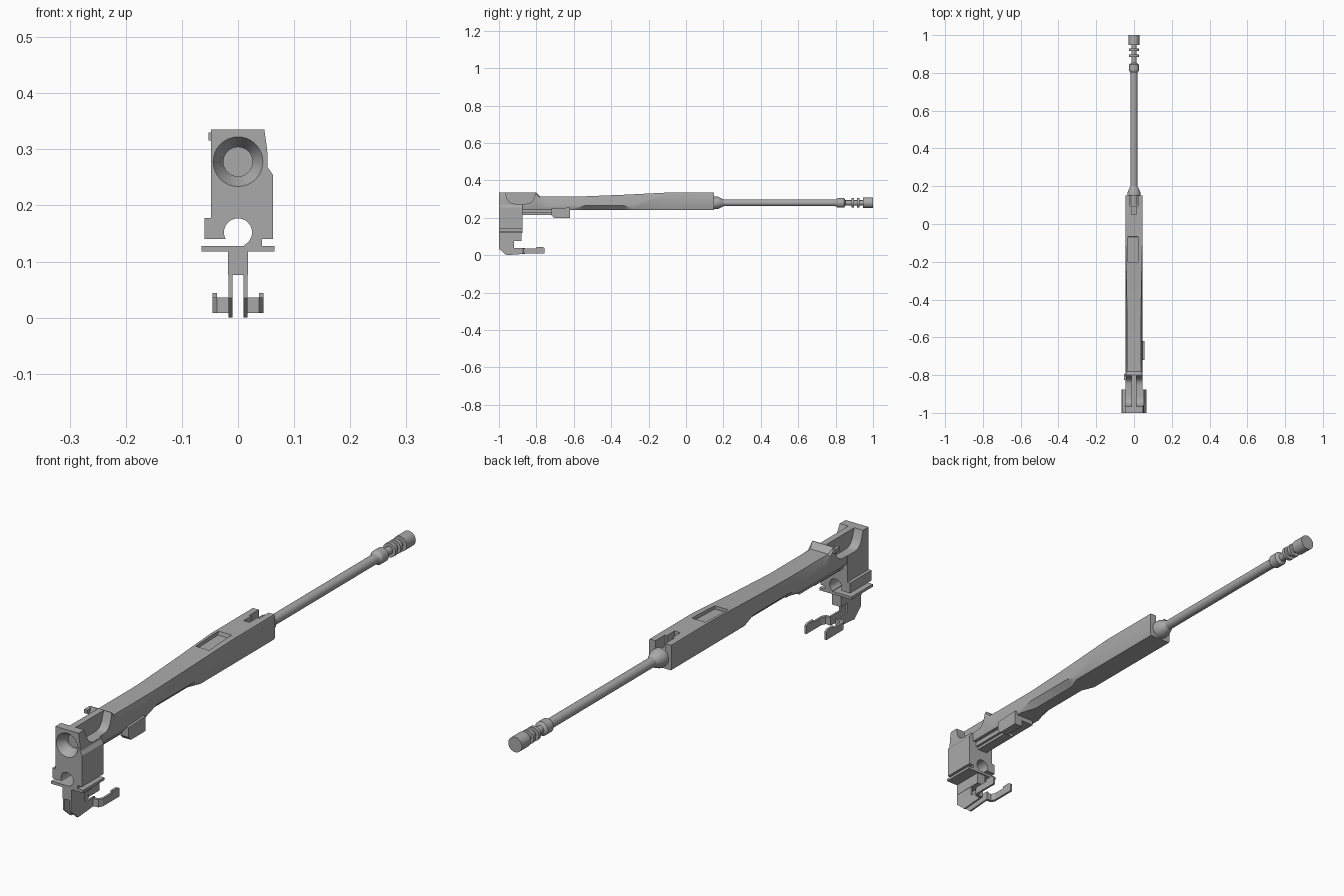
import bpy, bmesh
from math import cos, sin, tau, radians

cube = bpy.data.objects.get("Cube")
if cube:
    bpy.data.objects.remove(cube, do_unlink=True)

grey = bpy.data.materials.new("metal grey")
grey.use_nodes = True
grey.diffuse_color = (0.4, 0.4, 0.4, 1)
grey.node_tree.nodes["Principled BSDF"].inputs["Base Color"].default_value = grey.diffuse_color

# Shared levels and planes
front, block_back, hood_back, rear = -1, -0.875, -0.8, 0.15
top, base, half_width = 0.335, 0.242, 0.046
bore_height, lower_bore_height, lower_bore_radius = 0.28, 0.152, 0.025
plate_top, plate_bottom = 0.128, 0.118
beyond = 0.4


def loft(name, rings):
    """Skin a list of equal-length closed rings and cap both ends."""
    mesh = bmesh.new()
    loops = [[mesh.verts.new(point) for point in ring] for ring in rings]
    for near, far in zip(loops, loops[1:]):
        for index in range(len(near)):
            mesh.faces.new((near[index - 1], near[index], far[index], far[index - 1]))
    mesh.faces.new(loops[0])
    mesh.faces.new(loops[-1])
    bmesh.ops.recalc_face_normals(mesh, faces=mesh.faces)
    data = bpy.data.meshes.new(name)
    mesh.to_mesh(data)
    mesh.free()
    data.materials.append(grey)
    part = bpy.data.objects.new(name, data)
    bpy.context.collection.objects.link(part)
    return part


def prism(name, outline, axis, start, end):
    """Extrude a flat outline along the named axis."""
    place = {"x": lambda a, b, depth: (depth, a, b),
             "y": lambda a, b, depth: (a, depth, b),
             "z": lambda a, b, depth: (a, b, depth)}[axis]
    return loft(name, [[place(a, b, depth) for a, b in outline] for depth in (start, end)])


def box(name, half, y_start, y_end, z_start, z_end):
    """Make a block centred across the width."""
    outline = [(-half, y_start), (half, y_start), (half, y_end), (-half, y_end)]
    return prism(name, outline, "z", z_start, z_end)


def lathe(name, profile, height, sides=32):
    """Turn (y, radius) pairs around a line parallel to y."""
    angles = [tau * step / sides for step in range(sides)]
    return loft(name, [[(radius * cos(angle), y, height + radius * sin(angle)) for angle in angles]
                       for y, radius in profile])


def combine(target, other, operation):
    """Join or cut the target with another part, which is used up."""
    modifier = target.modifiers.new("combine", "BOOLEAN")
    modifier.operation = operation
    modifier.solver = "EXACT"
    modifier.object = other
    bpy.context.view_layer.objects.active = target
    bpy.ops.object.modifier_apply(modifier=modifier.name)
    bpy.data.objects.remove(other, do_unlink=True)


def ramp(value, start, end):
    """Rise evenly from zero at start to one at end."""
    return min(max((value - start) / (end - start), 0), 1)


def receiver_section(y):
    """Eight-sided section: hood in front, slim waist, full height at the rear."""
    hood = 1 - ramp(y, hood_back, hood_back + 0.02)
    swell = max(hood, ramp(y, -0.5, -0.1))
    shoulder = max(1 - ramp(y, hood_back, -0.74), ramp(y, -0.3, -0.1))
    belly_cut = ramp(y, -0.6, -0.54) * (1 - ramp(y, -0.33, -0.28))
    right = [(half_width - 0.003 - 0.02 * belly_cut, base),
             (half_width, base + 0.007 + 0.016 * belly_cut),
             (half_width, 0.268 + 0.06 * shoulder),
             (half_width - 0.002 - 0.008 * (1 - swell), top - 0.02 * (1 - swell))]
    left = [(-x, z) for x, z in reversed(right)]
    return [(x, y, z) for x, z in right + left]


# Long receiver housing
bends = (-0.9, hood_back, -0.78, -0.74, -0.6, -0.54, -0.33, -0.28, -0.1, rear)
receiver = loft("receiver", [receiver_section(y) for y in bends])

# Front block, with a foot down to the carrier plate on its left side only
lip_top, bottom, cheek, foot = 0.178, 0.14, 0.062, 0.043
block_outline = [(-0.048, top), (-0.048, lip_top), (-0.06, lip_top), (-0.06, bottom),
                 (0.012, bottom), (0.012, plate_top - 0.004), (foot, plate_top - 0.004),
                 (foot, bottom), (cheek, bottom), (cheek, 0.255), (0.053, 0.268),
                 (0.052, 0.3), (0.047, top)]
combine(receiver, prism("front_block", block_outline, "y", front, block_back), "UNION")

# Funnel-shaped bore and the round channel below it
funnel_end = front + 0.032
funnel = [(front - 0.01, 0.05), (funnel_end, 0.026), (funnel_end + 0.012, 0.026)]
combine(receiver, lathe("bore", funnel, bore_height - 0.002), "DIFFERENCE")
channel = [(front - 0.1, lower_bore_radius), (hood_back, lower_bore_radius)]
combine(receiver, lathe("lower_bore", channel, lower_bore_height), "DIFFERENCE")

# Rounded scoops on both sides of a thin web
scoop_middle, scoop_reach, scoop_depth = -0.885, 0.082, 0.06
scoop = []
for step in range(-8, 9):
    across = step / 8
    scoop.append((scoop_middle + scoop_reach * across, top - scoop_depth * (1 - across ** 6)))
scoop += [(hood_back, beyond), (scoop_middle - scoop_reach, beyond)]
for side in (-1, 1):
    combine(receiver, prism("scoop", scoop, "x", side * 0.012, side * 0.08), "DIFFERENCE")

# Sloped pocket in the roof and a stepped slot at the rear
pocket = [(-0.2, beyond), (-0.2, 0.318), (-0.07, 0.322), (-0.05, beyond)]
combine(receiver, prism("pocket", pocket, "x", -0.033, 0.022), "DIFFERENCE")
combine(receiver, box("rear_slot", 0.02, 0.095, 0.2, 0.295, beyond), "DIFFERENCE")
combine(receiver, box("slot_neck", 0.012, 0.05, 0.1, 0.305, beyond), "DIFFERENCE")

# Small side tab, underside rail and side catch
tab_outline = [(hood_back + y, z) for y, z in ((-0.025, 0.316), (0.005, 0.316),
                                               (0.005, 0.33), (-0.025, 0.33))]
prism("side_tab", tab_outline, "x", -0.053, -0.04)
box("under_rail", 0.03, block_back, -0.71, 0.225, base)
box("rail_foot", 0.02, block_back, -0.72, 0.215, 0.228)
catch_front, catch_back = -0.72, -0.62
box("catch_bridge", 0.03, catch_front, catch_back, 0.225, 0.25)
catch = [(catch_front, 0.25), (catch_front, 0.215), (catch_front + 0.015, 0.2),
         (catch_back, 0.2), (catch_back, 0.255)]
prism("side_catch", catch, "x", 0.022, 0.055)

# Barrel with breech collar, muzzle collar and grooved brake
tube, neck, collar = 0.018, 0.014, 0.026
barrel_profile = [(0.1, 0.022), (rear, 0.022), (rear, 0.034), (0.168, 0.034), (0.19, 0.024),
                  (0.2, tube), (0.8, tube), (0.812, collar), (0.845, collar), (0.852, neck)]
for ring in (0.885, 0.915):
    ring_end = ring + 0.013
    barrel_profile += [(ring, neck), (ring, collar), (ring_end, collar), (ring_end, neck)]
barrel_profile += [(0.947, neck), (0.947, 0.028), (1, 0.028)]
barrel = lathe("barrel", barrel_profile, bore_height)

# Carrier plate and the neck of the forked hook
box("carrier_plate", 0.065, front, block_back, plate_bottom, plate_top)
box("hook_neck", 0.018, front, -0.88, 0.076, plate_bottom)

# Hook: mirrored legs, outward-stepping arms and upturned tips
leg_inner, leg_outer, tip_inner, tip_outer = 0.01, 0.017, 0.037, 0.045
leg_back, tip_back = -0.88, -0.757
leg = [(front, plate_bottom), (leg_back, plate_bottom), (leg_back, 0.09), (-0.92, 0.08),
       (-0.92, 0.04), (-0.86, 0.04), (-0.86, 0.008), (-0.96, 0), (front, 0.035)]
arm = [(leg_inner, -0.9), (leg_outer, -0.9), (leg_outer, -0.872), (tip_inner, -0.87),
       (tip_outer, -0.855), (tip_outer, tip_back), (tip_inner, tip_back),
       (tip_inner, -0.845), (tip_inner - 0.007, -0.86), (leg_inner, -0.86)]
tip = [(hood_back, 0.008), (tip_back, 0.008), (tip_back, 0.038), (tip_back - 0.01, 0.044),
       (hood_back, 0.044)]
for name, side in (("left", 1), ("right", -1)):
    prism(name + "_hook_leg", leg, "x", side * leg_inner, side * leg_outer)
    prism(name + "_hook_arm", [(side * x, y) for x, y in arm], "z", 0.008, 0.036)
    prism(name + "_hook_tip", tip, "x", side * tip_inner, side * tip_outer)

# Smooth the round surfaces and keep the edges crisp
bpy.ops.object.select_all(action="DESELECT")
for part in (receiver, barrel):
    part.select_set(True)
bpy.context.view_layer.objects.active = barrel
bpy.ops.object.shade_smooth_by_angle(angle=radians(25))
